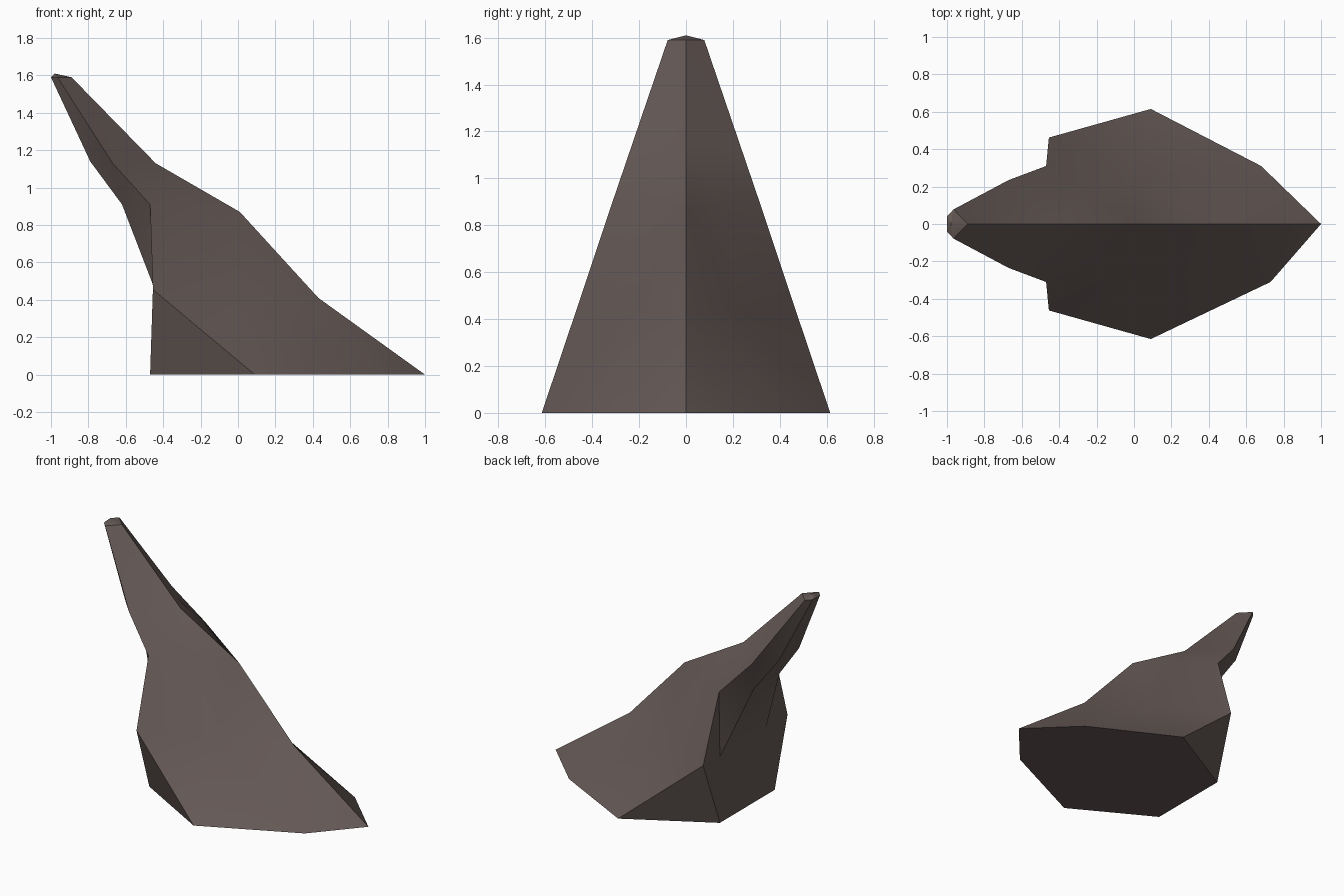
import bpy, bmesh, math

if "Cube" in bpy.data.objects:
    bpy.data.objects.remove(bpy.data.objects["Cube"])

# Levels of the rock, bottom to top: (ridge, side, back) as (x, y, z) on the +y half
levels = [
    ((1.00, 0, 0.00), (0.09, 0.615, 0.00), (-0.47, 0.30, 0.00)),
    ((0.43, 0, 0.41), (-0.455, 0.462, 0.455), (-0.435, 0.25, 0.43)),
    ((0.01, 0, 0.87), (-0.47, 0.31, 0.91), (-0.62, 0.14, 0.91)),
    ((-0.44, 0, 1.13), (-0.67, 0.235, 1.13), (-0.79, 0.11, 1.14)),
    ((-0.89, 0, 1.59), (-0.965, 0.078, 1.59), (-1.00, 0.04, 1.59)),
]


def flip(p):
    return (p[0], -p[1], p[2])


def ring(i, ridge, side, back):
    # The toe bulges at the ground; higher up the flanks are straight
    mid = tuple((a + b) / 2 for a, b in zip(ridge, side))
    left, right = mid, flip(mid)
    if i == 0:
        left, right = (0.68, 0.31, 0), (0.73, -0.31, 0)
    return [ridge, left, side, back, flip(back), flip(side), right]


bm = bmesh.new()
rings = [[bm.verts.new(p) for p in ring(i, *lv)] for i, lv in enumerate(levels)]

# Flanks and back
for lo, hi in zip(rings, rings[1:]):
    n = len(lo)
    for k in range(n):
        j = (k + 1) % n
        bm.faces.new((lo[k], lo[j], hi[j], hi[k]))

# Flat base and low pointed cap
bm.faces.new(rings[0][::-1])
tip = bm.verts.new((-0.98, 0, 1.61))
top = rings[-1]
for k in range(len(top)):
    bm.faces.new((top[k], top[(k + 1) % len(top)], tip))

bmesh.ops.triangulate(bm, faces=[f for f in bm.faces if len(f.verts) == 4])
bmesh.ops.recalc_face_normals(bm, faces=bm.faces)
mesh = bpy.data.meshes.new("leaning_rock")
bm.to_mesh(mesh)
bm.free()

rock = bpy.data.objects.new("leaning_rock", mesh)
bpy.context.collection.objects.link(rock)
mat = bpy.data.materials.new("dark brown stone")
mat.diffuse_color = (0.13, 0.10, 0.092, 1)
mat.use_nodes = True
mat.node_tree.nodes["Principled BSDF"].inputs["Base Color"].default_value = mat.diffuse_color
mesh.materials.append(mat)

# Soft flanks with sharp creases
bpy.context.view_layer.objects.active = rock
rock.select_set(True)
bpy.ops.object.shade_smooth_by_angle(angle=math.radians(30))
